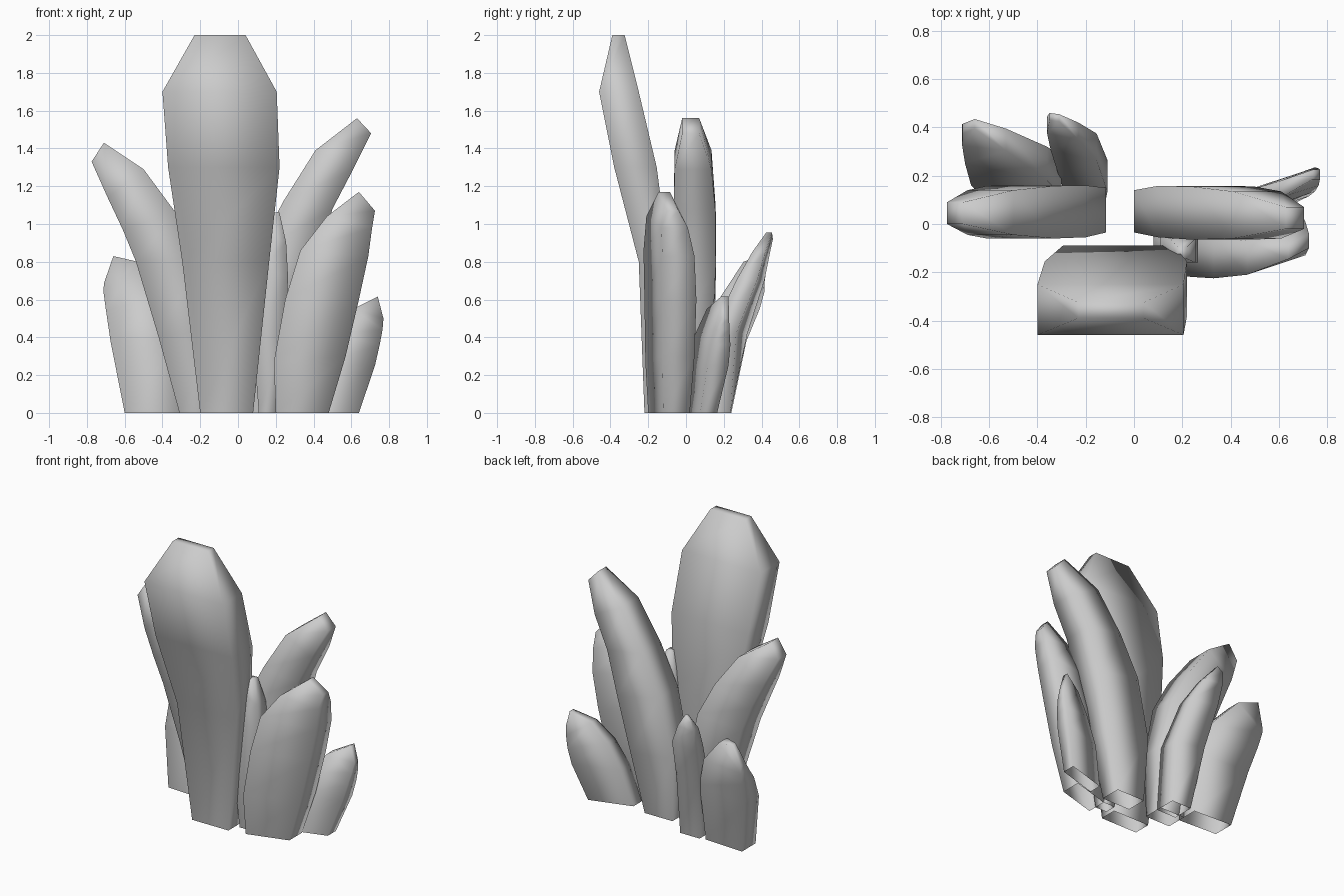
import bpy, bmesh

def shard(name, sections):
    """Loft rectangles: each section is left edge (x,y,z), right edge (x,y,z), half depth. Base stays open."""
    bm = bmesh.new()
    rings = []
    for lx, ly, lz, rx, ry, rz, t in sections:
        rings.append([bm.verts.new(p) for p in (
            (lx, ly - t, lz), (rx, ry - t, rz), (rx, ry + t, rz), (lx, ly + t, lz))])
    for a, b in zip(rings, rings[1:]):
        for i in range(4):
            j = (i + 1) % 4
            bm.faces.new((a[i], a[j], b[j], b[i]))
    bm.faces.new(rings[-1])
    for f in bm.faces:
        f.smooth = True
    me = bpy.data.meshes.new(name)
    bm.to_mesh(me)
    bm.free()
    ob = bpy.data.objects.new(name, me)
    bpy.context.collection.objects.link(ob)
    return ob

def upright(rows):
    """Sections from (xl, zl, xr, zr, y front, y back)."""
    return [(xl, (a + b) / 2, zl, xr, (a + b) / 2, zr, (b - a) / 2)
            for xl, zl, xr, zr, a, b in rows]

# Tall front crystal leaning forward
shard("main_crystal", upright([
    (-.20, 0, .08, 0, -.22, -.10), (-.295, .8, .165, .8, -.25, -.09),
    (-.37, 1.3, .22, 1.3, -.38, -.155), (-.40, 1.7, .205, 1.7, -.46, -.25),
    (-.23, 2, .04, 2, -.39, -.325)]))

# Long crystals leaning right and left
shard("right_long_crystal", upright([
    (.02, 0, .235, 0, -.025, .12), (.0, .45, .33, .4, -.035, .14),
    (.10, .85, .42, .78, -.055, .158), (.24, 1.12, .50, 1.08, -.065, .155),
    (.41, 1.39, .61, 1.29, -.06, .135), (.63, 1.56, .705, 1.48, -.02, .07)]))
shard("left_long_crystal", upright([
    (-.31, 0, -.12, 0, -.025, .12), (-.42, .4, -.115, .45, -.035, .15),
    (-.54, .8, -.20, .82, -.055, .16), (-.61, .97, -.33, 1.06, -.06, .158),
    (-.69, 1.14, -.50, 1.29, -.045, .14), (-.775, 1.33, -.71, 1.43, 0, .09)]))

# Medium crystal at the front right, turned slightly
shard("front_right_crystal", [
    (.20, -.13, 0, .48, -.05, 0, .07), (.19, -.13, .27, .57, -.04, .3, .085),
    (.25, -.13, .6, .64, -.035, .6, .09), (.33, -.14, .86, .69, -.04, .83, .085),
    (.47, -.14, 1.04, .71, -.06, .98, .07), (.64, -.115, 1.17, .725, -.07, 1.07, .03)])

# Slim crystal tucked behind the main one
shard("slim_crystal", upright([
    (.11, 0, .20, 0, -.14, -.06), (.08, .4, .25, .4, -.16, -.04),
    (.11, .75, .265, .72, -.16, -.04), (.15, .95, .255, .9, -.16, -.06),
    (.18, 1.06, .22, 1.06, -.145, -.095)]))

# Low crystals at the back, turned outward
shard("back_right_small_crystal", [
    (.35, .035, 0, .64, .12, 0, .045), (.42, .07, .25, .725, .17, .25, .055),
    (.51, .10, .42, .75, .185, .36, .05), (.61, .145, .55, .765, .195, .44, .035),
    (.74, .205, .615, .77, .205, .50, .02)])
shard("back_left_crystal", [
    (-.60, .165, 0, -.31, .15, 0, .075), (-.675, .24, .38, -.30, .20, .4, .08),
    (-.70, .32, .55, -.36, .25, .61, .07), (-.712, .37, .64, -.53, .35, .80, .045),
    (-.71, .395, .685, -.66, .415, .83, .02)])
shard("back_crystal", [
    (-.27, .16, 0, -.12, .16, 0, .075), (-.31, .26, .42, -.11, .20, .42, .065),
    (-.345, .36, .7, -.155, .32, .7, .055), (-.36, .41, .85, -.23, .385, .85, .035),
    (-.35, .445, .92, -.31, .44, .955, .015)])
